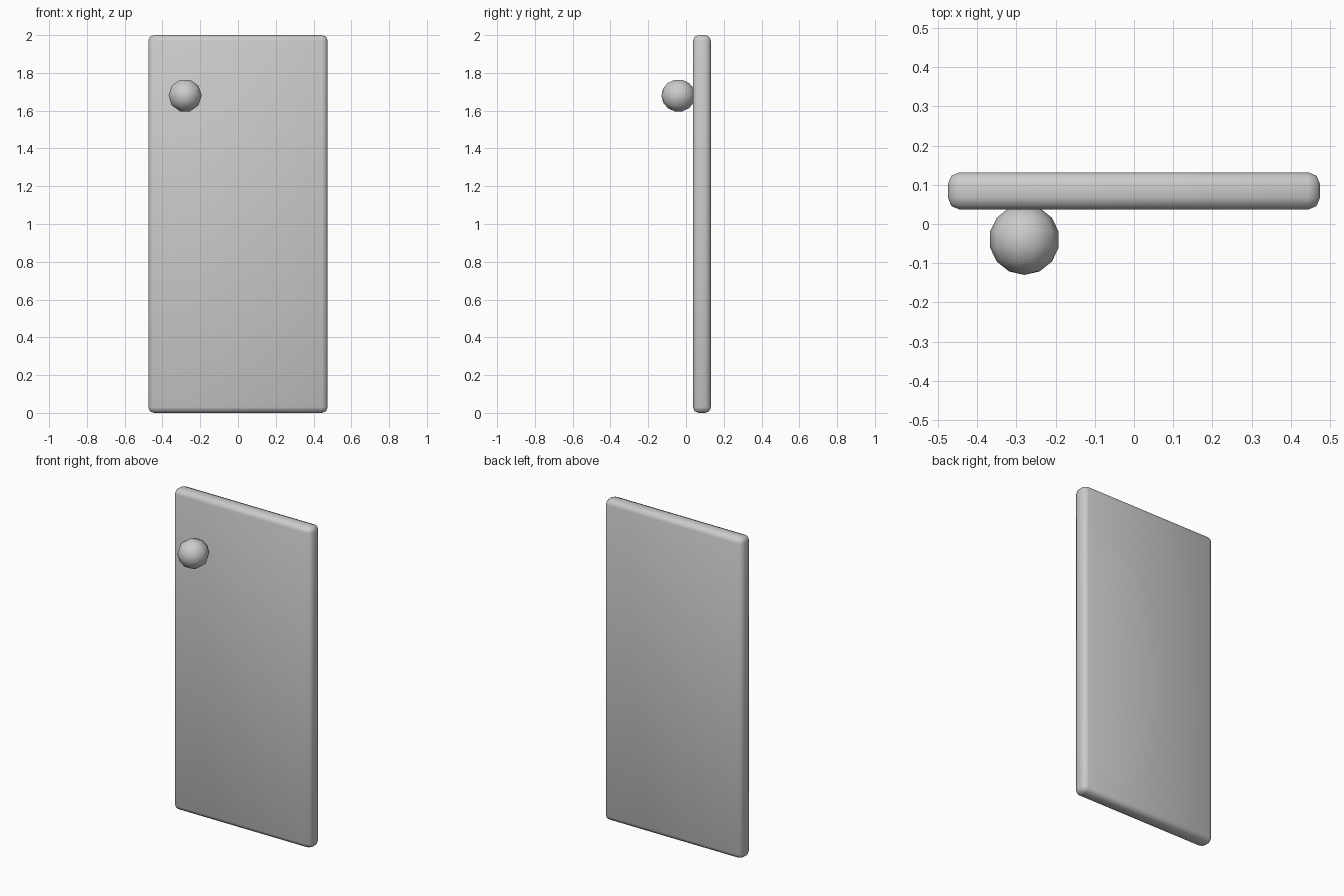
import bpy, bmesh
from math import sin, cos, pi
from mathutils import Vector

if "Cube" in bpy.data.objects:
    bpy.data.objects.remove(bpy.data.objects["Cube"])


def add_object(name, bm, location):
    bmesh.ops.recalc_face_normals(bm, faces=bm.faces[:])
    for f in bm.faces:
        f.smooth = True
    mesh = bpy.data.meshes.new(name)
    bm.to_mesh(mesh)
    bm.free()
    obj = bpy.data.objects.new(name, mesh)
    obj.location = location
    bpy.context.collection.objects.link(obj)
    return obj


# Door panel: slab with rounded edges
bm = bmesh.new()
bmesh.ops.create_cube(bm, size=1)
bmesh.ops.scale(bm, vec=(0.95, 0.095, 2.0), verts=bm.verts[:])
bmesh.ops.bevel(bm, geom=bm.edges[:], offset=0.03, segments=2,
                profile=0.5, affect='EDGES')
add_object("door_panel", bm, (0, 0.0845, 1.0))

# Door knob: low-poly ball turned about the y axis, 10 sides and 7 rings
RADIUS, SIDES, RINGS = 0.09, 10, 7
bm = bmesh.new()
arc = [bm.verts.new((RADIUS * sin(pi * i / RINGS), -RADIUS * cos(pi * i / RINGS), 0))
       for i in range(RINGS + 1)]
edges = [bm.edges.new(pair) for pair in zip(arc, arc[1:])]
bmesh.ops.spin(bm, geom=arc + edges, cent=Vector(), axis=(0, 1, 0),
               angle=2 * pi, steps=SIDES)
bmesh.ops.remove_doubles(bm, verts=bm.verts[:], dist=0.0005)
add_object("door_knob", bm, (-0.28, -0.04, 1.68))
